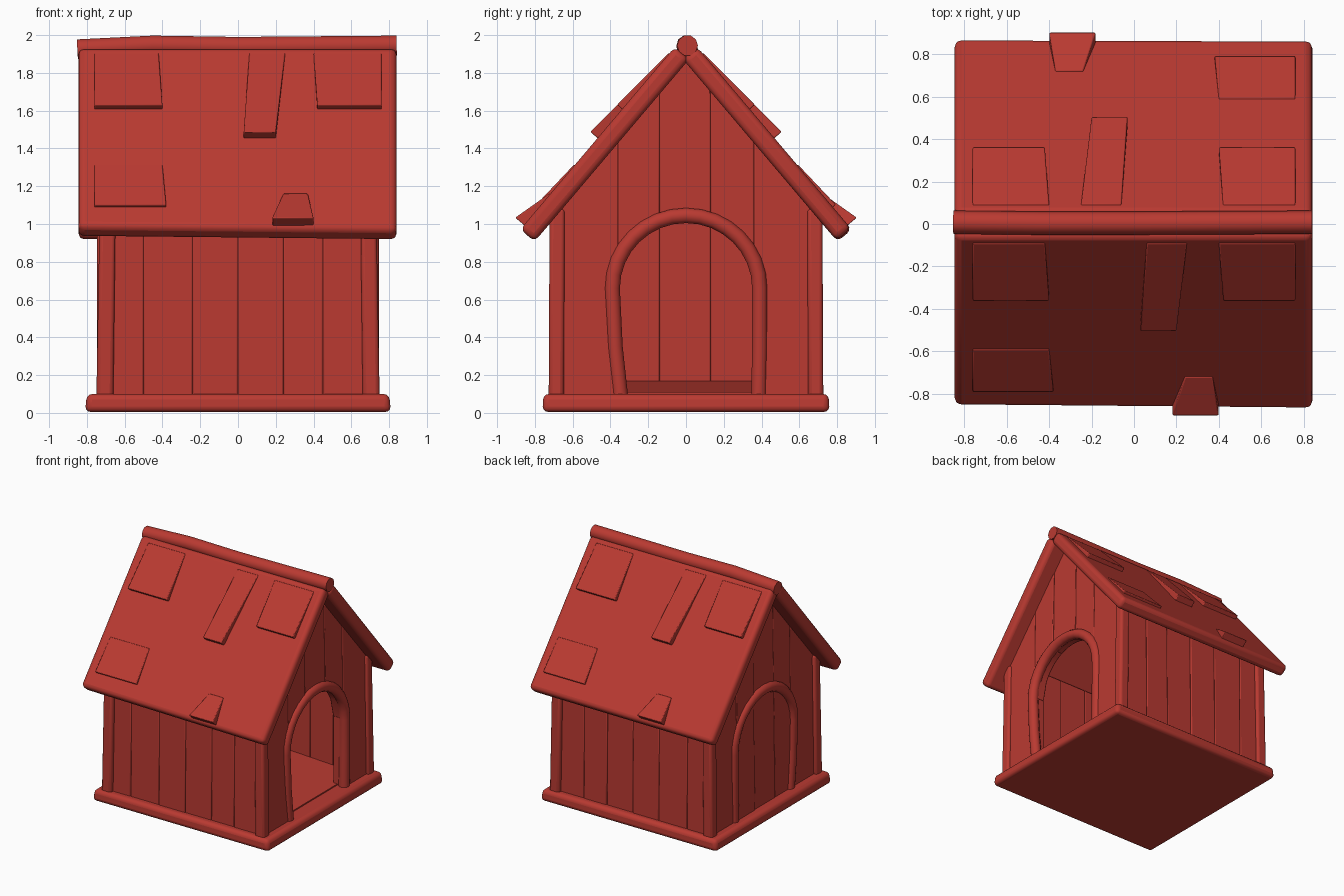
import bpy, bmesh, math, random
from mathutils import Vector

if "Cube" in bpy.data.objects:
    bpy.data.objects.remove(bpy.data.objects["Cube"])

random.seed(4)
red = bpy.data.materials.new("barn red")
red.diffuse_color = (0.49, 0.042, 0.031, 1)
red.use_nodes = True
red.node_tree.nodes["Principled BSDF"].inputs["Base Color"].default_value = red.diffuse_color


def finish(ob, bevel=0.0, segments=2):
    ob.data.materials.append(red)
    if bevel:
        m = ob.modifiers.new("soft edges", "BEVEL")
        m.width, m.segments, m.limit_method = bevel, segments, "ANGLE"
    bpy.ops.object.select_all(action="DESELECT")
    ob.select_set(True)
    bpy.context.view_layer.objects.active = ob
    if ob.type == "CURVE":
        bpy.ops.object.convert(target="MESH")
    bpy.ops.object.shade_smooth_by_angle(angle=math.radians(40))


def loft(name, bottom, top, bevel=0.0, segments=2):
    """Solid between two matching outlines."""
    bm = bmesh.new()
    a = [bm.verts.new(p) for p in bottom]
    b = [bm.verts.new(p) for p in top]
    bm.faces.new(a)
    bm.faces.new(b)
    n = len(a)
    for i in range(n):
        bm.faces.new((a[i], a[(i + 1) % n], b[(i + 1) % n], b[i]))
    bmesh.ops.recalc_face_normals(bm, faces=bm.faces)
    me = bpy.data.meshes.new(name)
    bm.to_mesh(me)
    bm.free()
    ob = bpy.data.objects.new(name, me)
    bpy.context.collection.objects.link(ob)
    finish(ob, bevel, segments)


def rect(cx, cy, hx, hy, z):
    return [(cx - hx, cy - hy, z), (cx + hx, cy - hy, z), (cx + hx, cy + hy, z), (cx - hx, cy + hy, z)]


def tube(name, points, radius):
    cu = bpy.data.curves.new(name, "CURVE")
    cu.dimensions, cu.bevel_depth, cu.bevel_resolution, cu.use_fill_caps = "3D", radius, 3, True
    sp = cu.splines.new("POLY")
    sp.points.add(len(points) - 1)
    for p, co in zip(sp.points, points):
        p.co = (*co, 1)
    ob = bpy.data.objects.new(name, cu)
    bpy.context.collection.objects.link(ob)
    finish(ob)


# Roof cross-section: centre line of each slope, falling from the ridge
RIDGE, SLOPE = 1.93, 1.18
LEN = math.hypot(1, SLOPE)


def roof_z(y):
    return RIDGE - SLOPE * abs(y)


def roof_point(side, x, y, lift):
    """Point on a slope at centre-line distance y, raised along its normal."""
    return Vector((x, side * (y + lift * SLOPE / LEN), roof_z(y) + lift / LEN))


# Base slab and inner floor, which rises a little towards the back
loft("base", rect(0, 0, 0.81, 0.76, 0.005), rect(0, 0, 0.80, 0.755, 0.1), 0.03, 3)
loft("inner_floor", rect(0, 0, 0.66, 0.64, 0.05),
     [(-0.66, -0.64, 0.17), (0.66, -0.64, 0.11), (0.66, 0.64, 0.11), (-0.66, 0.64, 0.17)])

# Corner posts
for sx in (-1, 1):
    for sy in (-1, 1):
        loft("corner_post", rect(sx * 0.705, sy * 0.687, 0.045, 0.04, 0.07),
             rect(sx * 0.69, sy * 0.682, 0.042, 0.04, 1.08), 0.02, 3)

# Side wall planks
seams = [-0.69, -0.5, -0.24, 0.0, 0.24, 0.45, 0.69]
for side in (-1, 1):
    for x0, x1 in zip(seams, seams[1:]):
        out = 0.70 + random.uniform(-0.006, 0.006)
        cx, hx = (x0 + x1) / 2, (x1 - x0) / 2 + 0.002
        loft("side_plank", rect(cx, side * (out + 0.6) / 2, hx, (out - 0.6) / 2, 0.06),
             rect(cx, side * (out + 0.59) / 2, hx, (out - 0.61) / 2, 1.1), 0.01)

# Gable wall planks: cut to the roof line, and around the doorway on the right
DOOR_R, SPRING = 0.36, 0.66
seams = [-0.68, -0.36, -0.14, 0.13, 0.36, 0.68]
for sx in (-1, 1):
    for y0, y1 in zip(seams, seams[1:]):
        ys = sorted({y0 + (y1 - y0) * i / 6 for i in range(7)} | ({0.0} if y0 < 0 < y1 else set()))
        doorway = sx > 0 and abs(y0 + y1) / 2 < DOOR_R
        low = [(y, SPRING + math.sqrt(max(0, DOOR_R ** 2 - y * y)) if doorway else 0.06) for y in ys]
        outline = low + [(y, roof_z(y) - 0.01) for y in reversed(ys)]
        out = 0.718 + random.uniform(-0.005, 0.005)
        loft("gable_plank", [(sx * 0.62, y, z) for y, z in outline],
             [(sx * (out - 0.012 * (z - 0.6)), y, z) for y, z in outline], 0.007)

# Arched door frame at the right, matching blind arch at the left
arch = [(-0.345, 0.07), (-0.375, 0.35)]
arch += [(-0.39 * math.cos(math.pi * i / 16), SPRING + 0.385 * math.sin(math.pi * i / 16)) for i in range(17)]
arch += [(0.39, 0.35), (0.385, 0.07)]
for sx, name in ((1, "door_frame"), (-1, "blind_arch")):
    tube(name, [(sx * 0.705, y, z) for y, z in arch], 0.042)

# Roof slopes with slightly uneven eaves
for side in (-1, 1):
    rings = []
    for x, end in ((-0.845, 0.825), (0.84, 0.84)):
        if side > 0:
            end = 1.665 - end + (0.01 if x > 0 else 0)
        rings.append([roof_point(side, x, y, h) for y, h in
                      ((0.02, -0.05), (0.02, 0.05), (end, 0.05), (end, -0.05))])
    loft("roof_slope", *rings, 0.032, 3)

# Ridge log
tube("ridge_log", [(-0.85, 0.008, 1.925), (-0.45, 0.004, 1.945), (0, 0.004, 1.938), (0.84, 0.008, 1.945)], 0.055)

# Lifted shingles: x range at the top, x range at the bottom, y range, lift.
# The rear slope repeats the front one turned half round.
shingles = [(-0.76, -0.42, -0.76, -0.40, 0.05, 0.30, 0.035),
            (0.06, 0.25, 0.03, 0.20, 0.05, 0.43, 0.05),
            (0.40, 0.76, 0.42, 0.76, 0.05, 0.30, 0.035),
            (0.24, 0.37, 0.18, 0.40, 0.68, 0.82, 0.06),
            (-0.76, -0.40, -0.76, -0.38, 0.55, 0.74, 0.02)]
for side in (-1, 1):
    for a0, a1, b0, b1, ya, yb, lift in shingles:
        corners = ((a0, ya, 0.004), (a1, ya, 0.004), (b1, yb, lift), (b0, yb, lift))
        loft("shingle", [roof_point(side, -side * x, y, 0.02) for x, y, h in corners],
             [roof_point(side, -side * x, y, 0.05 + h) for x, y, h in corners], 0.006)
